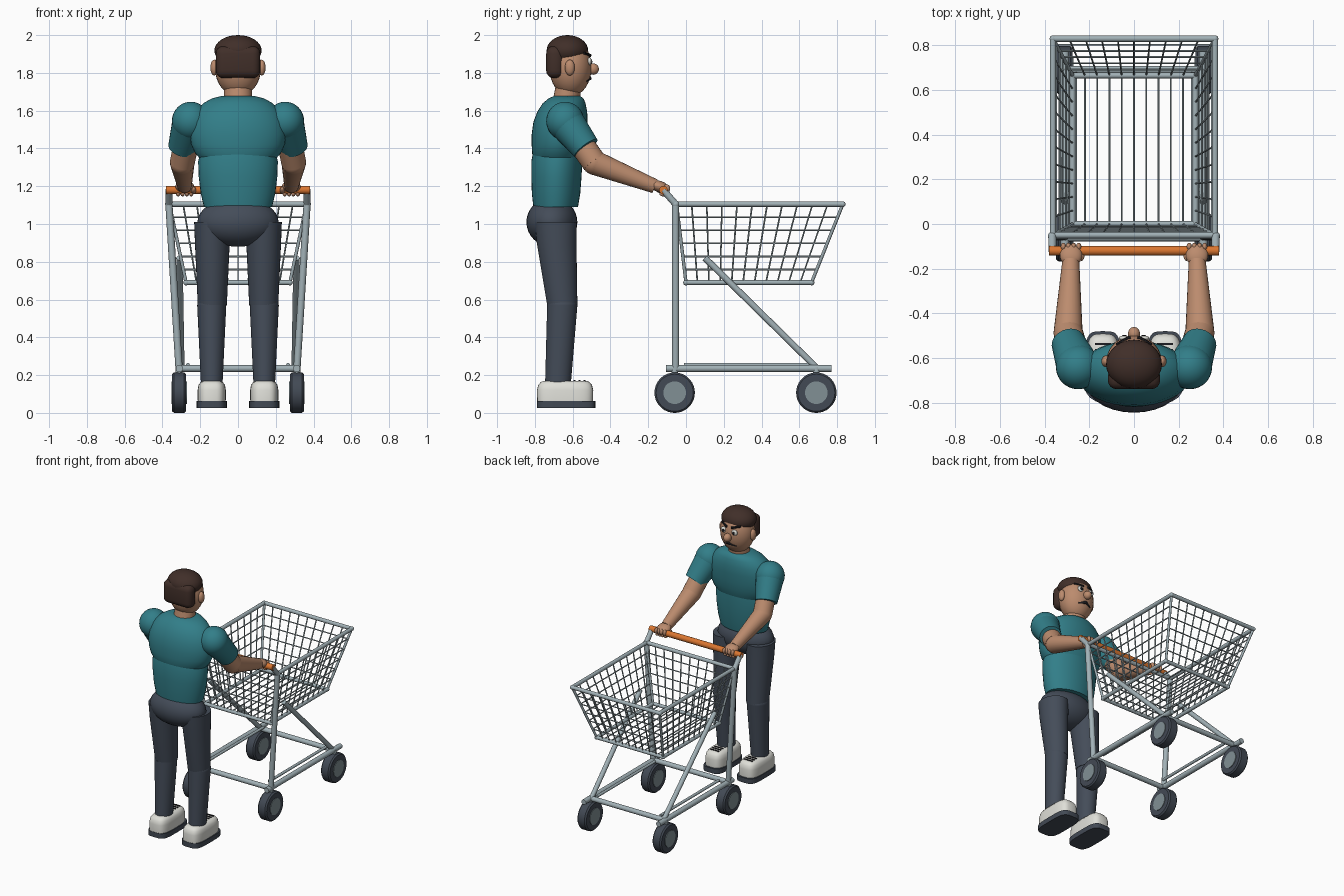
import bpy, bmesh, math
from mathutils import Vector, Matrix

if "Cube" in bpy.data.objects:
    bpy.data.objects.remove(bpy.data.objects["Cube"], do_unlink=True)


def material(name, *rgb):
    m = bpy.data.materials.new(name)
    m.use_nodes = True
    m.diffuse_color = (*rgb, 1)
    m.node_tree.nodes["Principled BSDF"].inputs["Base Color"].default_value = (*rgb, 1)
    return m


TEAL = material("teal_shirt", .032, .21, .25)
SKIN = material("skin", .5, .26, .155)
NAVY = material("navy_trousers", .058, .073, .1)
METAL = material("grey_metal", .36, .44, .47)
ORANGE = material("orange_grip", .7, .18, .03)
HAIR = material("brown_hair", .052, .028, .022)
WHITE = material("white_shoe", .74, .74, .69)
BLACK = material("black_detail", .012, .012, .015)
RUBBER = material("dark_rubber", .055, .068, .09)
HUB = material("grey_hub", .22, .28, .3)


def finish(name, bm, mat, angle=40):
    bmesh.ops.recalc_face_normals(bm, faces=bm.faces[:])
    me = bpy.data.meshes.new(name)
    bm.to_mesh(me)
    bm.free()
    me.materials.append(mat)
    for p in me.polygons:
        p.use_smooth = True
    me.set_sharp_from_angle(angle=math.radians(angle))
    ob = bpy.data.objects.new(name, me)
    bpy.context.collection.objects.link(ob)
    return ob


def tubes(name, segments, mat, sides=16):
    """Straight round bars, each (start, end, radius[, end radius])."""
    bm = bmesh.new()
    for p, q, *r in segments:
        p, q = Vector(p), Vector(q)
        d = q - p
        turn = d.to_track_quat('Z', 'Y').to_matrix().to_4x4()
        bmesh.ops.create_cone(bm, cap_ends=True, segments=sides, radius1=r[0], radius2=r[-1],
                              depth=d.length, matrix=Matrix.Translation((p + q) / 2) @ turn)
    return finish(name, bm, mat)


def ball(name, centre, radii, mat, tilt=0):
    bm = bmesh.new()
    bmesh.ops.create_uvsphere(bm, u_segments=28, v_segments=16, radius=1,
                              matrix=Matrix.Translation(centre) @ Matrix.Rotation(tilt, 4, 'X')
                              @ Matrix.Diagonal((*radii, 1)))
    return finish(name, bm, mat)


def loft(name, rings, mat, x=0, power=2, sides=36):
    """Stacked oval rings, each (y, z, x radius, y radius)."""
    bm = bmesh.new()
    bend = lambda c: math.copysign(abs(c) ** (2 / power), c)
    loops = []
    for y, z, rx, ry in rings:
        angles = [2 * math.pi * i / sides for i in range(sides)]
        loops.append([bm.verts.new((x + rx * bend(math.cos(a)), y + ry * bend(math.sin(a)), z))
                      for a in angles])
    for a, b in zip(loops, loops[1:]):
        for i in range(sides):
            j = (i + 1) % sides
            bm.faces.new((a[i], a[j], b[j], b[i]))
    bm.faces.new(loops[0][::-1])
    bm.faces.new(loops[-1])
    return finish(name, bm, mat)


def box(name, centre, size, mat, bevel=0):
    bm = bmesh.new()
    bmesh.ops.create_cube(bm, size=1, matrix=Matrix.Translation(centre) @ Matrix.Diagonal((*size, 1)))
    if bevel:
        bmesh.ops.bevel(bm, geom=bm.edges[:], offset=bevel, segments=4, profile=.5, affect='EDGES')
    return finish(name, bm, mat)


# Basket: u runs round each panel, v from floor (0) to rim (1)
def corner(sx, far, v):
    y = .665 + .165 * v if far else -.05 * v
    return Vector((sx * (.275 + .088 * v), y, .69 + .415 * v))


def ring(v):
    return [corner(-1, 0, v), corner(1, 0, v), corner(1, 1, v), corner(-1, 1, v)]


def loop_bars(v, r):
    c = ring(v)
    return [(c[i], c[(i + 1) % 4], r) for i in range(4)]


tubes("basket_rim", loop_bars(1, .014), METAL)
tubes("basket_floor_frame", loop_bars(0, .013), METAL)
for v in (0, 1):
    for c in ring(v):
        ball("basket_corner", c, (.015,) * 3, METAL)
low, high = ring(0), ring(1)
tubes("basket_corner_bars", [(a, b, .009) for a, b in zip(low, high)], METAL, 10)
wires = []
for k in range(1, 6):
    wires += loop_bars(k / 6, .0045)
for i, count in enumerate((10, 11, 10, 11)):
    j = (i + 1) % 4
    for k in range(1, count):
        t = k / count
        wires.append((low[i].lerp(low[j], t), high[i].lerp(high[j], t), .0045))
for k in range(1, 10):
    t = k / 10
    wires.append((low[0].lerp(low[1], t), low[3].lerp(low[2], t), .0045))
tubes("basket_wires", wires, METAL, 6)

# Cart frame, handle and wheels
BACK, FRONT = -.06, .69
tubes("handle_grip", [((-.38, -.12, 1.18), (.38, -.12, 1.18), .022)], ORANGE, 20)
for s in (-1, 1):
    tubes("rear_post", [((s * .312, -.055, .23), (s * .366, -.055, 1.11), .019)], METAL)
    ball("post_top", (s * .366, -.055, 1.105), (.02,) * 3, METAL)
    tubes("handle_bracket", [((s * .366, -.055, 1.105), (s * .366, -.12, 1.18), .018)], METAL)
    tubes("base_rail", [((s * .31, -.105, .235), (s * .31, .77, .235), .019)], METAL)
    tubes("inner_rail", [((s * .265, -.01, .255), (s * .265, .68, .255), .01)], METAL)
    tubes("diagonal_brace", [((s * .31, .1, .82), (s * .3, FRONT, .24), .017)], METAL)
    for y in (BACK, FRONT):
        x, z, r = s * .312, .107, .107
        edge = [x - .037, x - .027, x + .027, x + .037]
        radius = [r - .009, r, r, r - .009]
        tubes("wheel_tyre", [((edge[i], y, z), (edge[i + 1], y, z), radius[i], radius[i + 1])
                             for i in range(3)], RUBBER, 36)
        tubes("wheel_hub", [((x - .041, y, z), (x + .041, y, z), .06)], HUB, 28)
        tubes("wheel_fork", [((x, y, .2), (x, y, .24), .018)], METAL)
for y in (BACK, FRONT):
    tubes("base_crossbar", [((-.31, y, .235), (.31, y, .235), .018)], METAL)

# Legs and shoes
for s in (-1, 1):
    x = s * .139
    loft("shoe_sole", [(-.635, .025, .08, .155), (-.635, .062, .08, .155)], RUBBER, x, 4)
    loft("shoe_upper", [(-.64, .06, .074, .148), (-.64, .12, .075, .149), (-.64, .148, .07, .142),
                        (-.64, .164, .058, .128), (-.64, .17, .042, .11)], WHITE, x, 3.5)
    for k in range(3):
        box("shoe_lace", (x, -.59 + .026 * k, .17), (.07, .01, .008), BLACK)
    loft("shin", [(-.678, .15, .057, .068), (-.655, .57, .077, .08)], NAVY, x)
    ball("knee", (x, -.655, .57), (.077, .08, .06), NAVY)
    loft("thigh", [(-.655, .57, .077, .08), (-.685, .9, .092, .105), (-.69, 1.01, .096, .112)],
         NAVY, s * .136)
ball("pelvis", (0, -.71, 1.01), (.215, .135, .13), NAVY)

# Torso and neck
loft("shirt_lower", [(-.69, 1.09, .18, .118), (-.688, 1.16, .197, .128), (-.686, 1.25, .208, .133),
                     (-.684, 1.33, .211, .135), (-.68, 1.38, .2, .13)], TEAL)
loft("shirt_chest", [(-.68, 1.345, .2, .125), (-.68, 1.375, .228, .135), (-.675, 1.42, .247, .142),
                     (-.672, 1.475, .255, .145), (-.665, 1.54, .247, .143), (-.655, 1.595, .225, .132),
                     (-.645, 1.64, .183, .113), (-.635, 1.665, .138, .092), (-.63, 1.677, .09, .07)],
     TEAL)
loft("neck", [(-.64, 1.62, .076, .072), (-.618, 1.75, .072, .068)], SKIN)

# Arms and hands
for s in (-1, 1):
    shoulder, cuff = (s * .25, -.64, 1.545), (s * .295, -.53, 1.402)
    elbow, wrist = (s * .295, -.485, 1.325), (s * .283, -.165, 1.2)
    ball("shoulder", shoulder, (.1, .1, .102), TEAL)
    tubes("sleeve", [(shoulder, cuff, .098, .076)], TEAL, 28)
    tubes("upper_arm", [(shoulder, elbow, .066)], SKIN, 24)
    ball("elbow", elbow, (.065,) * 3, SKIN)
    tubes("forearm", [(elbow, wrist, .065, .038)], SKIN, 24)
    ball("hand", (s * .282, -.14, 1.198), (.05, .052, .03), SKIN, -.3)
    for k in range(4):
        x = s * .282 + (k - 1.5) * .023
        ball("finger_knuckle", (x, -.102, 1.188), (.012, .018, .022), SKIN)
        ball("finger_tip", (x, -.118, 1.158), (.011, .022, .012), SKIN)
    ball("thumb", (s * .235, -.135, 1.178), (.014, .032, .016), SKIN, -.4)

# Head and face
ball("head", (0, -.612, 1.83), (.123, .112, .155), SKIN)
ball("hair_top", (0, -.628, 1.918), (.125, .11, .082), HAIR)
box("hair_back", (0, -.693, 1.857), (.235, .094, .17), HAIR, .04)
ball("nose", (0, -.492, 1.82), (.027, .031, .03), SKIN)
for s in (-1, 1):
    ball("ear", (s * .126, -.615, 1.828), (.02, .026, .042), SKIN)
    ball("eye", (s * .045, -.511, 1.862), (.023, .011, .021), WHITE)
    ball("pupil", (s * .043, -.501, 1.86), (.01, .005, .011), BLACK)
    tubes("eyebrow", [((s * .018, -.508, 1.892), (s * .078, -.54, 1.905), .009, .007)], BLACK, 8)
    tubes("moustache", [((0, -.51, 1.772), (s * .05, -.528, 1.757), .011, .006)], BLACK, 10)
